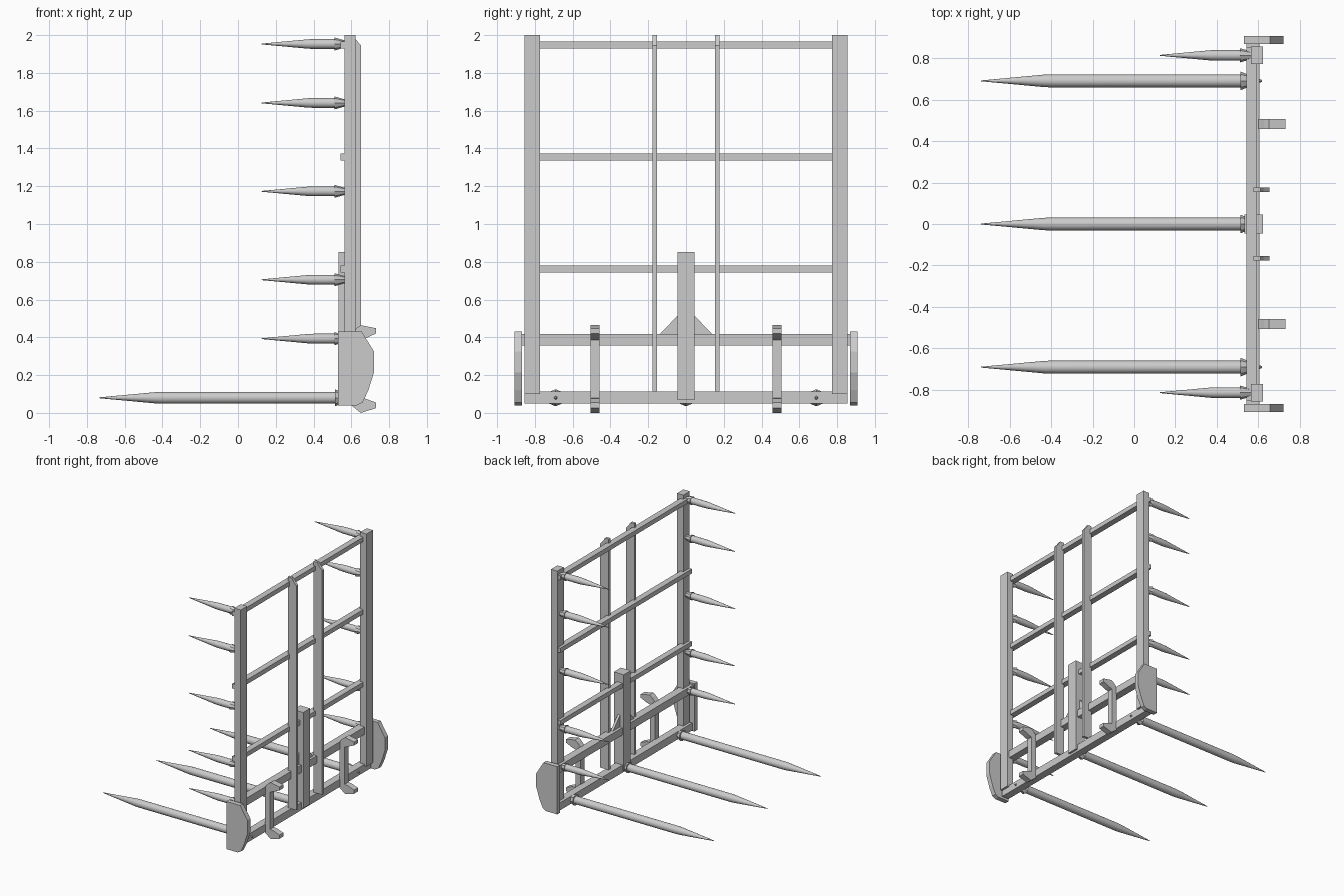
import bpy, bmesh, math
from mathutils import Matrix

if "Cube" in bpy.data.objects:
    bpy.data.objects.remove(bpy.data.objects["Cube"], do_unlink=True)

steel = bpy.data.materials.new("grey_steel")
steel.use_nodes = True
GREY = (0.6, 0.6, 0.6, 1)
steel.diffuse_color = GREY
steel.node_tree.nodes["Principled BSDF"].inputs["Base Color"].default_value = GREY


def finish(name, bm):
    bmesh.ops.recalc_face_normals(bm, faces=bm.faces)
    mesh = bpy.data.meshes.new(name)
    bm.to_mesh(mesh)
    bm.free()
    mesh.materials.append(steel)
    obj = bpy.data.objects.new(name, mesh)
    bpy.context.collection.objects.link(obj)
    return obj


def box(name, x, y, z):
    """Box from (min, max) pairs."""
    bm = bmesh.new()
    bmesh.ops.create_cube(bm, size=1)
    for v in bm.verts:
        v.co = [(a + b) / 2 + c * (b - a) for (a, b), c in zip((x, y, z), v.co)]
    return finish(name, bm)


def plate(name, profile, y0, y1):
    """Extrude an x-z profile along y."""
    bm = bmesh.new()
    face = bm.faces.new([bm.verts.new((x, y0, z)) for x, z in profile])
    ext = bmesh.ops.extrude_face_region(bm, geom=[face])
    moved = [g for g in ext["geom"] if isinstance(g, bmesh.types.BMVert)]
    bmesh.ops.translate(bm, verts=moved, vec=(0, y1 - y0, 0))
    return finish(name, bm)


def lathe_x(name, profile, y, z, sides):
    """Spin an (x, radius) profile about a line along x."""
    bm = bmesh.new()
    rings = []
    for x, r in profile:
        rings.append([bm.verts.new((x, y + r * math.sin(2 * math.pi * i / sides),
                                    z + r * math.cos(2 * math.pi * i / sides)))
                      for i in range(sides)])
    for a, b in zip(rings, rings[1:]):
        for i in range(sides):
            j = (i + 1) % sides
            bm.faces.new((a[i], a[j], b[j], b[i]))
    bm.faces.new(rings[0])
    bm.faces.new(rings[-1])
    return finish(name, bm)


def smooth(obj):
    bpy.ops.object.select_all(action="DESELECT")
    obj.select_set(True)
    bpy.context.view_layer.objects.active = obj
    bpy.ops.object.shade_smooth_by_angle(angle=math.radians(35))


def spike(name, y, z, tip, shoulder, end, radius, collar):
    smooth(lathe_x(name + "_spike", [(tip, 0.002), (shoulder, radius * 0.95),
                                     (shoulder + 0.03, radius), (end, radius)], y, z, 20))
    # Tapered sleeve that passes into the frame
    lathe_x(name + "_sleeve", [(end, collar), (end + 0.105, 0.004)], y, z, 8)


# Horizontal frame members
box("bottom_beam", (0.542, 0.605), (-0.855, 0.855), (0.05, 0.112))
box("middle_beam", (0.542, 0.605), (-0.87, 0.87), (0.357, 0.418))
for i, z in enumerate((0.762, 1.355, 1.948)):
    box(f"cross_rail_{i + 1}", (0.542, 0.592), (-0.85, 0.85), (z - 0.0185, z + 0.0185))

# Centre post
box("centre_post", (0.532, 0.622), (-0.045, 0.045), (0.068, 0.852))

# Profiles for the parts cut from plate
strip = [(0.575, 0.112), (0.652, 0.112), (0.652, 1.945), (0.625, 1.975),
         (0.61, 2.0), (0.575, 2.0)]
guard = [(0.53, 0.04), (0.53, 0.43), (0.655, 0.43), (0.72, 0.325),
         (0.72, 0.215), (0.69, 0.12), (0.66, 0.055), (0.63, 0.04)]
hook = [(0.6, 0.418), (0.63, 0.45), (0.65, 0.464), (0.73, 0.448), (0.73, 0.42),
        (0.675, 0.395), (0.645, 0.385), (0.645, 0.08), (0.675, 0.075),
        (0.73, 0.055), (0.73, 0.025), (0.65, 0.0), (0.6, 0.04)]

for side, s in (("left", 1), ("right", -1)):
    def span(a, b):
        return tuple(sorted((s * a, s * b)))

    box(f"{side}_upright", (0.565, 0.623), span(0.772, 0.855), (0.1, 2.0))
    plate(f"{side}_back_strip", strip, *span(0.154, 0.177))
    plate(f"{side}_side_guard", guard, *span(0.868, 0.907))
    plate(f"{side}_mounting_hook", hook, *span(0.457, 0.506))

    # Triangular gusset beside the post
    bm = bmesh.new()
    corners = [(0.04, 0.41), (0.14, 0.415), (0.04, 0.52)]
    front, back = [[bm.verts.new((x, s * y, z)) for y, z in corners] for x in (0.565, 0.585)]
    bm.faces.new(front)
    bm.faces.new(back)
    for i in range(3):
        j = (i + 1) % 3
        bm.faces.new((front[i], front[j], back[j], back[i]))
    finish(f"{side}_gusset", bm)

    # Short spikes up the upright
    for i, z in enumerate((0.393, 0.705, 1.173, 1.641, 1.953)):
        spike(f"{side}_short_{i + 1}", s * 0.813, z, 0.125, 0.37, 0.512, 0.026, 0.034)

# Long carrying spikes
for name, y in (("left_long", 0.69), ("centre_long", 0), ("right_long", -0.69)):
    spike(name, y, 0.08, -0.737, -0.44, 0.513, 0.031, 0.045)
